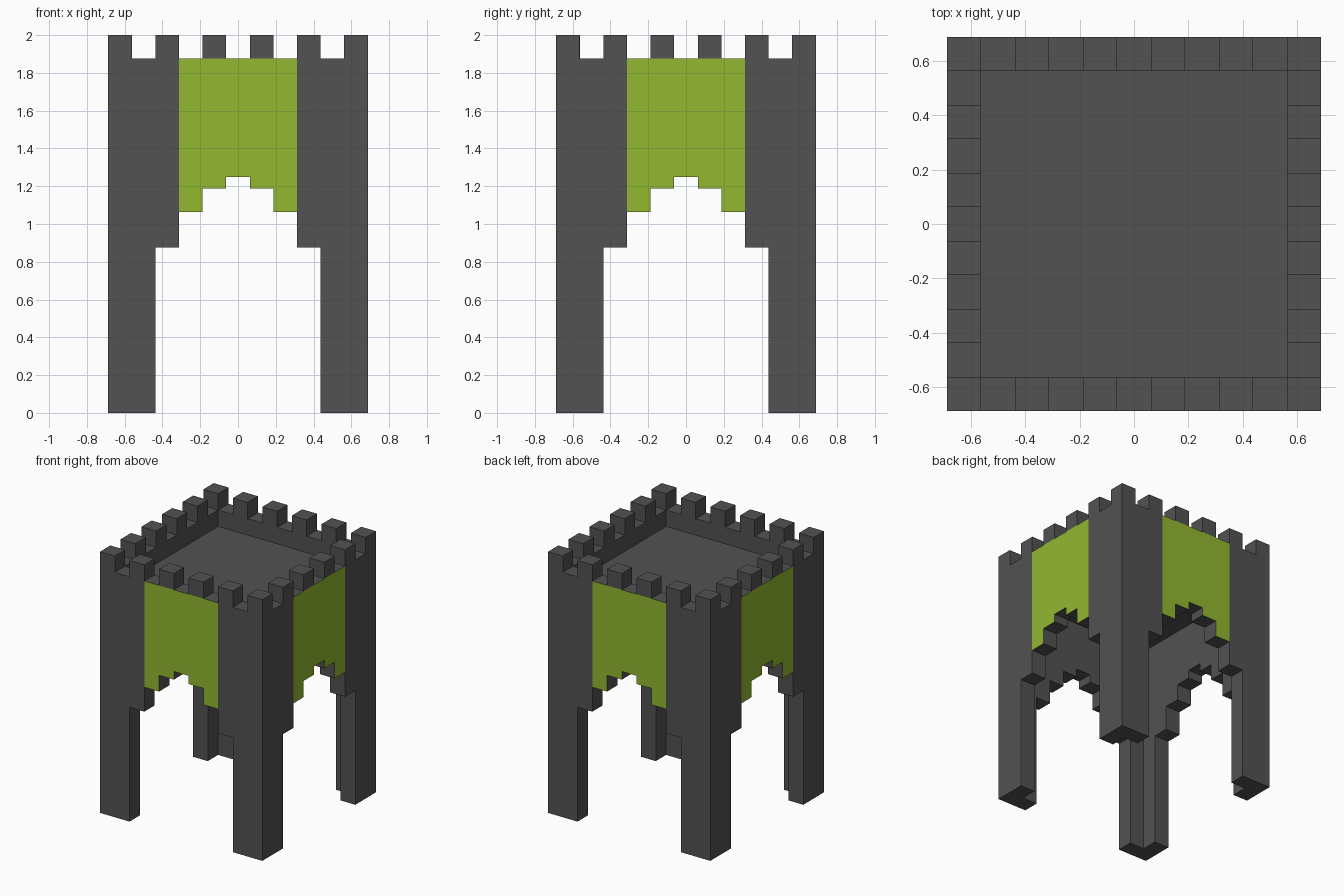
import bpy, bmesh
from math import pi
from mathutils import Matrix, Vector

if "Cube" in bpy.data.objects:
    bpy.data.objects.remove(bpy.data.objects["Cube"])

U = 0.125          # block size
H = 5.5 * U        # half width of the tower
I = H - U          # half width inside the walls
RIM = 1.875        # wall top below the battlements


def material(name, color):
    m = bpy.data.materials.new(name)
    m.diffuse_color = (*color, 1)
    m.use_nodes = True
    m.node_tree.nodes["Principled BSDF"].inputs["Base Color"].default_value = m.diffuse_color
    return m


STONE = material("dark_stone", (0.085, 0.085, 0.085))
GREEN = material("green_panel", (0.29, 0.48, 0.03))


def prism(bm, points, offset):
    """Closed prism from a planar outline swept along offset."""
    off = Vector(offset)
    a = [bm.verts.new(p) for p in points]
    b = [bm.verts.new(Vector(p) + off) for p in points]
    cap = bm.faces.new(a)
    bm.faces.new(b[::-1])
    n = len(a)
    for i in range(n):
        j = (i + 1) % n
        bm.faces.new((a[j], a[i], b[i], b[j]))
    return cap


def box(bm, x0, x1, y0, y1, z0, z1):
    prism(bm, [(x0, y0, z0), (x1, y0, z0), (x1, y1, z0), (x0, y1, z0)],
          (0, 0, z1 - z0))


def finish(bm, name, turn=0):
    bmesh.ops.recalc_face_normals(bm, faces=bm.faces)
    bm.transform(Matrix.Rotation(turn * pi / 2, 4, 'Z'))
    me = bpy.data.meshes.new(name)
    bm.to_mesh(me)
    bm.free()
    me.materials.append(STONE)
    me.materials.append(GREEN)
    ob = bpy.data.objects.new(name, me)
    bpy.context.collection.objects.link(ob)


def l_outline(arm, z):
    """L-shaped section sitting in the front left corner."""
    a, b, c = -H, -H + U, -H + arm
    return [(x, y, z) for x, y in
            ((a, a), (c, a), (c, b), (b, b), (b, c), (a, c))]


# right half of the stepped arch, bottom centre outwards
steps = [(0.5 * U, 1.25), (0.5 * U, 1.1875), (1.5 * U, 1.1875),
         (1.5 * U, 1.0625), (2.5 * U, 1.0625), (2.5 * U, RIM)]
arch = steps + [(-x, z) for x, z in reversed(steps)]

for turn, side in enumerate(("front", "right", "back", "left")):
    # corner leg with wider corbelled upper part
    bm = bmesh.new()
    prism(bm, l_outline(2 * U, 0), (0, 0, 0.875))
    prism(bm, l_outline(3 * U, 0.875), (0, 0, RIM - 0.875))
    finish(bm, side + "_corner_leg", turn)

    # arched wall, green on the outside only
    bm = bmesh.new()
    outer = prism(bm, [(x, -H, z) for x, z in arch], (0, U, 0))
    outer.material_index = 1
    finish(bm, side + "_arch_wall", turn)

    # battlements, the last corner belongs to the next side
    bm = bmesh.new()
    for i in range(5):
        x = -H + 2 * U * i
        box(bm, x, x + U, -H, -I, RIM, 2)
    finish(bm, side + "_battlements", turn)

# sunken roof deck
bm = bmesh.new()
box(bm, -I, I, -I, I, 1.625, 1.75)
finish(bm, "roof_deck")
